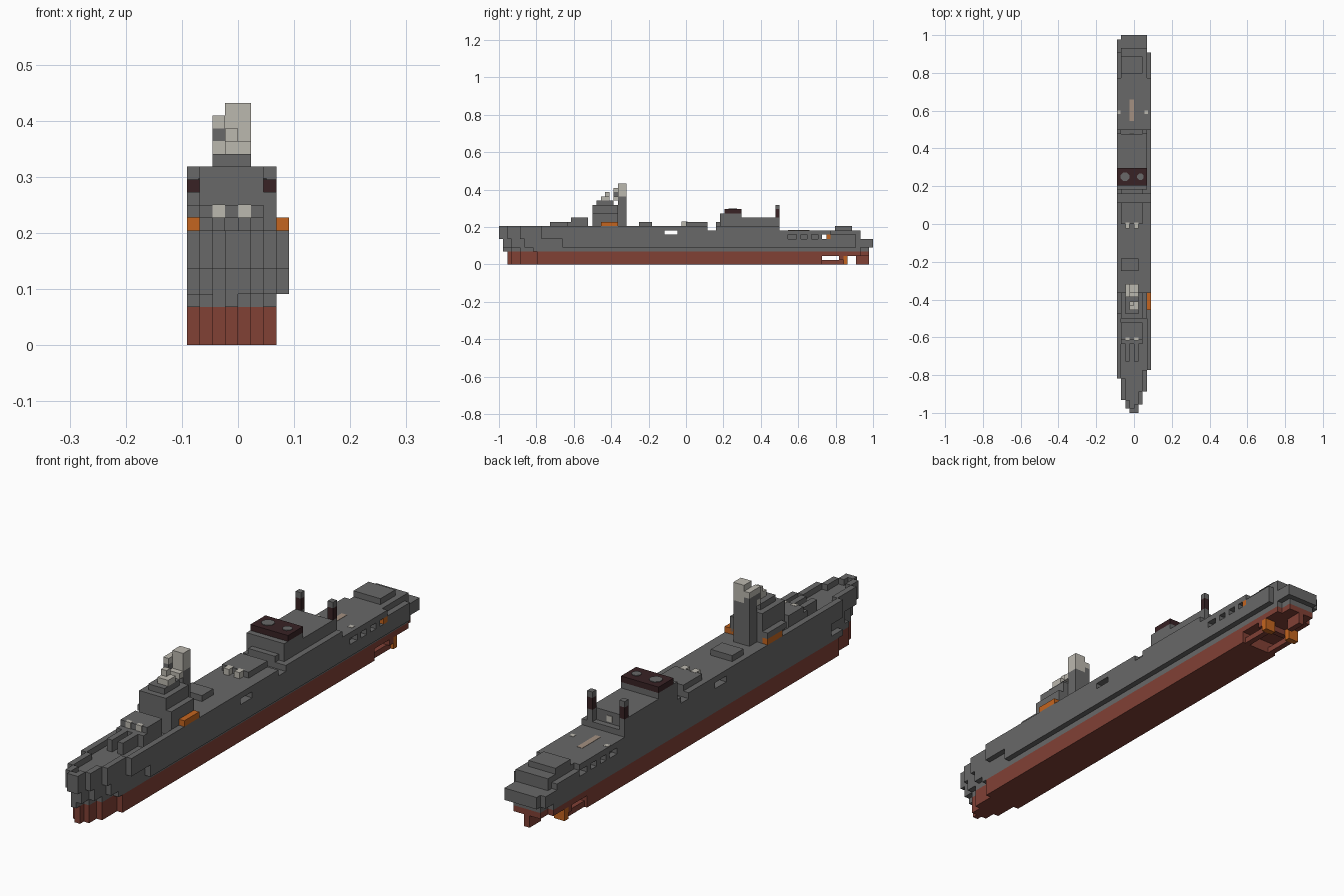
import bpy
import bmesh

cube = bpy.data.objects.get("Cube")
if cube:
    bpy.data.objects.remove(cube, do_unlink=True)

V = 2 / 88  # size of one block


def material(name, rgb):
    m = bpy.data.materials.new(name)
    m.use_nodes = True
    m.diffuse_color = (*rgb, 1)
    m.node_tree.nodes["Principled BSDF"].inputs["Base Color"].default_value = (*rgb, 1)
    return m


GREY = material("hull grey", (0.14, 0.14, 0.14))
RED = material("bottom red", (0.22, 0.052, 0.036))
LIGHT = material("light grey", (0.5, 0.48, 0.43))
DARK = material("dark brown", (0.04, 0.016, 0.018))
ORANGE = material("orange", (0.55, 0.13, 0.014))
TAN = material("deck tan", (0.37, 0.28, 0.22))


def prism(name, outline, z0, z1, mat):
    """Extrude an outline given in block units: x from starboard, y from the bow."""
    bm = bmesh.new()
    verts = [bm.verts.new(((x - 4) * V, (y - 44) * V, z0 * V)) for x, y in outline]
    face = bm.faces.new(verts)
    top = bmesh.ops.extrude_face_region(bm, geom=[face])["geom"]
    bmesh.ops.translate(bm, vec=(0, 0, (z1 - z0) * V),
                        verts=[g for g in top if isinstance(g, bmesh.types.BMVert)])
    bmesh.ops.recalc_face_normals(bm, faces=bm.faces)
    mesh = bpy.data.meshes.new(name)
    bm.to_mesh(mesh)
    bm.free()
    mesh.materials.append(mat)
    ob = bpy.data.objects.new(name, mesh)
    bpy.context.collection.objects.link(ob)
    return ob


def box(name, x, y, z, mat=GREY):
    return prism(name, [(x[0], y[0]), (x[1], y[0]), (x[1], y[1]), (x[0], y[1])], *z, mat)


def spans(stations, end):
    ends = [s[0] for s in stations[1:]] + [end]
    return [(y0, y1, a, b) for (y0, a, b), y1 in zip(stations, ends)]


def layer(name, stations, end, z0, z1, mat=GREY):
    """One stepped hull layer; each station is (start, starboard x, port x)."""
    port, starboard = [], []
    for y0, y1, a, b in spans(stations, end):
        port += [(b, y0), (b, y1)]
        starboard += [(a, y0), (a, y1)]
    prism(name, port + starboard[::-1], z0, z1, mat)


# Hull layers, flaring upwards
keel = [(2, 3, 4), (3, 2, 5), (5, 1, 6), (9, 0, 7)]
lower = [(1, 3, 4), (3, 2, 5), (5, 1, 6), (8, 0, 7)]
middle = [(1, 3, 5), (3, 2, 6), (6, 1, 7), (11, 0, 7), (15, 0, 8)]
bow = [(0, 3, 5), (1, 2, 5), (2, 2, 6), (3, 1, 6), (5, 1, 7), (8, 0, 7), (10, 0, 8)]
stern = [(84, 0, 7), (87, 1, 7)]
layer("red_bottom", keel, 76, 0, 2, RED)
layer("red_waterline", keel + [(85, 1, 6)], 87, 2, 3, RED)
layer("lower_hull", lower + [(85, 1, 6)], 87, 3, 4)
layer("middle_hull", middle + stern, 88, 4, 6)
layer("upper_hull", bow, 68, 6, 7)
layer("fore_deck", bow, 39, 7, 8)
box("mid_deck", (0, 8), (42, 78), (7, 8))

# Bulwark around the bow deck
for y0, y1, a, b in spans(bow, 22):
    box("bulwark_starboard", (a, a + 1), (y0, y1), (8, 9))
    box("bulwark_port", (b - 1, b), (y0, y1), (8, 9))
box("main_deckhouse", (0, 8), (22, 49), (8, 9))

# Guns with light muzzles
box("fore_turret", (1, 6), (17, 21), (8, 11))
box("fore_turret_base", (1, 6), (16, 17), (8, 10))
box("mid_turret", (1, 6), (44, 49), (9, 10))
for x in (2, 4):
    box("fore_barrel", (x, x + 1), (12, 17), (8, 10))
    box("fore_muzzle", (x, x + 1), (16.9, 17.6), (10, 11.04), LIGHT)
    box("mid_muzzle", (x, x + 1), (43, 44.3), (9, 10.04), LIGHT)
box("missile_box", (1, 5), (33, 36), (9, 10))

# Bridge and mast
box("bridge", (1, 7), (22, 28), (9, 12))
box("upper_bridge", (1, 6), (22, 28), (12, 14))
box("bridge_wing", (0, 1), (23, 28), (10, 11))
box("mast_base", (2, 5), (23, 27), (14, 15))
box("tower", (2, 5), (28, 30), (9, 16))
box("tower_side", (2, 3), (27, 30), (16, 17))
box("tower_top", (3, 5), (28, 30), (16, 19), LIGHT)
box("tower_shoulder", (2, 3), (27, 30), (17, 18), LIGHT)
box("fore_mast_low", (3, 5), (24, 26), (15, 16), LIGHT)
box("fore_mast_high", (3, 4), (25, 26), (16, 17), LIGHT)
box("mast_arm", (2, 5), (27, 28), (15, 16), LIGHT)

# Lifeboats
box("lifeboat_port", (6, 8), (24, 28), (9, 10), ORANGE)
box("lifeboat_starboard", (0, 1), (24, 28), (9, 10), ORANGE)

# Hangar and radar block
box("hangar_lower", (0, 8), (51, 66), (8, 9))
box("hangar", (0, 7), (52, 65), (9, 11))
box("radar_support", (0, 7), (52, 57), (11, 12))
box("radar_block", (0, 7), (53, 57), (12, 13), DARK)
box("hangar_step", (1, 6), (51, 52), (9, 10))
for x, r in ((1.9, 1.0), (5.5, 0.75)):
    c = r * 0.41
    disc = [(r, c), (c, r), (-c, r), (-r, c), (-r, -c), (-c, -r), (c, -r), (r, -c)]
    prism("radar_disc", [(x + dx, 55 + dy) for dx, dy in disc], 13, 13.1, GREY)

# Posts at the aft edge of the hangar
for x in (0, 6):
    box("post_foot", (x, x + 1), (65, 66), (9, 11))
    box("post", (x, x + 1), (65, 66), (11, 13), DARK)
    box("post_cap", (x, x + 1), (65, 66), (13, 14))
box("hangar_door_mark", (3, 4), (65, 65.1), (9.3, 10.3), LIGHT)

# Flight deck markings and side openings
box("deck_stripe", (3, 4), (68, 73), (8, 8.05), TAN)
for x in (0.1, 6.5):
    box("deck_mark", (x, x + 0.8), (69.6, 70.4), (8, 8.05), LIGHT)
box("deck_core", (1, 7), (68, 76), (6, 7))
for y in (70, 72.5, 75):
    box("deck_pillars", (0, 8), (y, y + 1), (6, 7))
box("stern_boat", (6, 8), (77, 78), (6, 7), ORANGE)

# Stern houses
box("stern_house", (1, 7), (77, 85), (6, 8))
box("stern_sides", (0, 8), (78, 84), (6, 7))
box("stern_roof", (1, 6), (79, 83), (8, 9))

# Running gear
for x in (0, 5):
    box("shaft", (x + 0.5, x + 1.5), (76, 81), (0, 1), RED)
    box("propeller", (x, x + 2), (81, 82), (0, 2), ORANGE)
box("skeg", (0, 7), (80, 81), (1, 2), RED)
box("rudder", (3, 4), (84, 87), (0, 2), RED)
